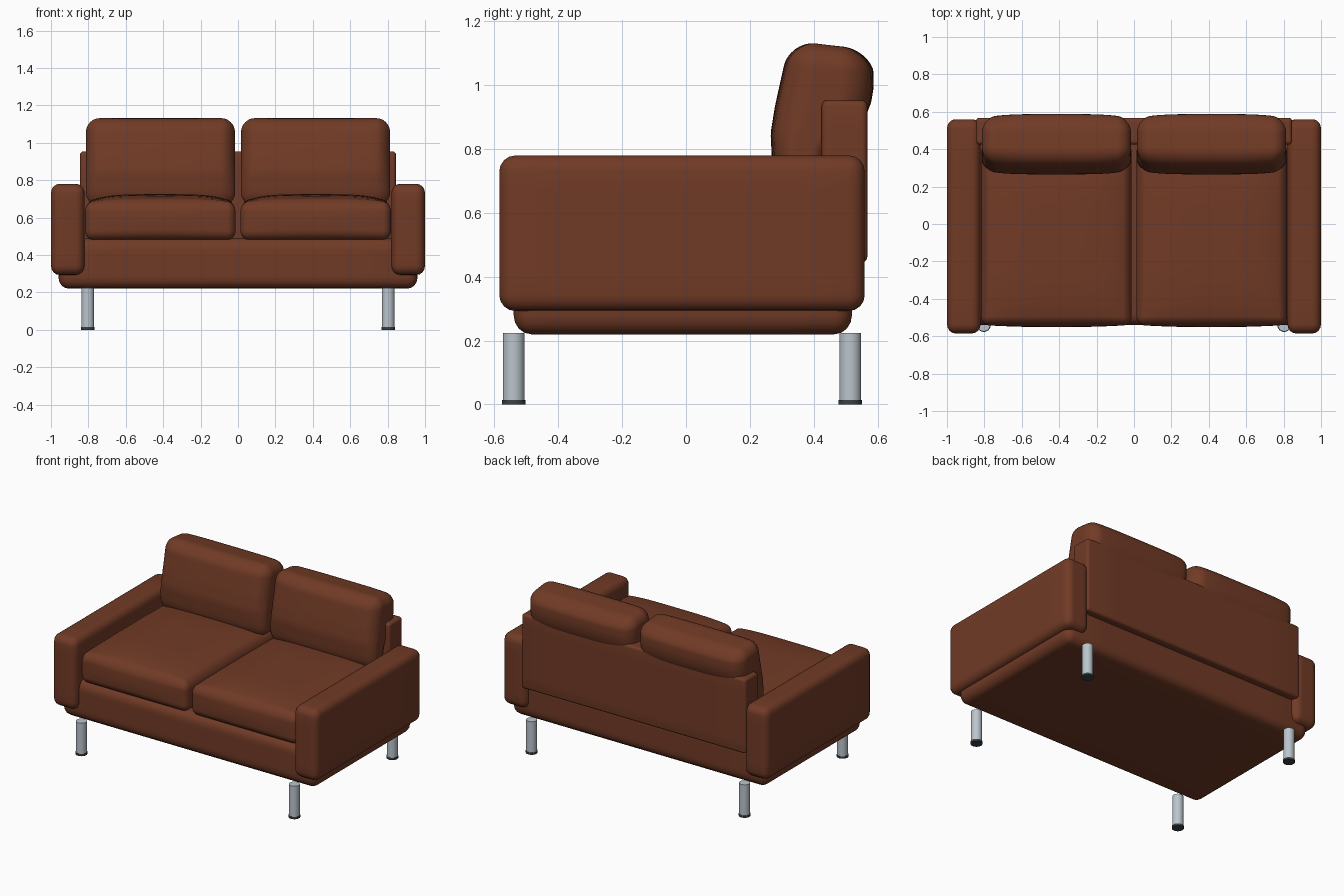
import bpy, bmesh, math
from mathutils import Vector

if "Cube" in bpy.data.objects:
    bpy.data.objects.remove(bpy.data.objects["Cube"])


def material(name, rgb):
    m = bpy.data.materials.new(name)
    m.diffuse_color = (*rgb, 1)
    m.use_nodes = True
    m.node_tree.nodes["Principled BSDF"].inputs["Base Color"].default_value = m.diffuse_color
    return m


LEATHER = material("brown leather", (0.165, 0.043, 0.019))
STEEL = material("brushed steel", (0.50, 0.56, 0.61))
RUBBER = material("dark rubber", (0.045, 0.052, 0.06))


def finish(bm, name, mat, angle=40):
    bmesh.ops.recalc_face_normals(bm, faces=bm.faces)
    me = bpy.data.meshes.new(name)
    bm.to_mesh(me)
    bm.free()
    me.materials.append(mat)
    ob = bpy.data.objects.new(name, me)
    bpy.context.collection.objects.link(ob)
    bpy.ops.object.select_all(action='DESELECT')
    ob.select_set(True)
    bpy.context.view_layer.objects.active = ob
    bpy.ops.object.shade_smooth_by_angle(angle=math.radians(angle))
    return ob


def rounded_box(name, lo, hi, r, cuts=10, deform=None):
    """Box with rounded edges (r per axis); deform moves a point given its -1..1 coords."""
    lo, hi = Vector(lo), Vector(hi)
    c, h = (lo + hi) / 2, (hi - lo) / 2
    bm = bmesh.new()
    bmesh.ops.create_cube(bm, size=2)
    bmesh.ops.subdivide_edges(bm, edges=bm.edges, cuts=cuts, use_grid_fill=True)
    k = (cuts + 1) // 4                      # rows of vertices spent on each rounded edge
    edge = 1 - 2 * k / (cuts + 1)
    for v in bm.verts:
        core, d = Vector(), Vector()
        for i in range(3):
            u = v.co[i]
            inner = h[i] - r[i]
            core[i] = max(-1, min(1, u / edge)) * inner
            over = max(0, abs(u) - edge) / (1 - edge)
            d[i] = math.copysign(math.tan(over * math.pi / 4), u)
        d.normalize()
        p = core + Vector(d[i] * r[i] for i in range(3))
        n = Vector(p[i] / h[i] for i in range(3))
        v.co = c + p
        if deform:
            v.co = deform(v.co, n)
    return finish(bm, name, LEATHER)


def cylinder(name, x, y, z0, z1, r, mat):
    bm = bmesh.new()
    bmesh.ops.create_cone(bm, cap_ends=True, segments=32, radius1=r, radius2=r, depth=z1 - z0)
    bmesh.ops.translate(bm, verts=bm.verts, vec=(x, y, (z0 + z1) / 2))
    return finish(bm, name, mat)


def lookup(table, z):
    """Smooth interpolation in a short (z, y) table."""
    for (z0, y0), (z1, y1) in zip(table, table[1:]):
        if z <= z1:
            t = max(0, (z - z0) / (z1 - z0))
            return y0 + (y1 - y0) * t
    return table[-1][1]


def seat_shape(co, n):
    # domed top and slightly swollen front
    dome = (1 - n.x ** 4) * (1 - 0.8 * n.y ** 4)
    co.z += 0.045 * dome * max(0, n.z)
    co.y -= 0.012 * (1 - n.x ** 2) * (1 - n.z ** 2) * max(0, -n.y)
    return co


FRONT = [(0.66, 0.285), (0.75, 0.270), (0.85, 0.265), (0.93, 0.278), (1.0, 0.294), (1.06, 0.308), (1.13, 0.325)]
BACK = [(0.66, 0.43), (0.80, 0.47), (0.90, 0.562), (0.95, 0.580), (1.0, 0.588), (1.06, 0.587), (1.13, 0.575)]


def back_shape(co, n):
    # leaning front, belly that hangs over the backrest
    f, b = lookup(FRONT, co.z), lookup(BACK, co.z)
    f += 0.022 * n.x ** 4
    b -= 0.022 * n.x ** 4
    co.y = f + (b - f) * (n.y + 1) / 2
    co.z -= 0.014 * (n.y + 0.3) * max(0, n.z)
    return co


# base and backrest
rounded_box("base", (-0.96, -0.54, 0.22), (0.96, 0.52, 0.49), (0.055, 0.055, 0.06))
rounded_box("backrest", (-0.845, 0.425, 0.445), (0.845, 0.568, 0.953), (0.018, 0.018, 0.018))

for s, side in ((-1, "left"), (1, "right")):
    # armrest
    a, b = sorted((s * 0.82, s * 1.0))
    rounded_box(side + "_armrest", (a, -0.585, 0.293), (b, 0.56, 0.78), (0.045, 0.05, 0.05))
    # cushions
    a, b = sorted((s * 0.013, s * 0.818))
    rounded_box(side + "_seat_cushion", (a, -0.54, 0.48), (b, 0.43, 0.68),
                (0.045, 0.045, 0.05), 26, seat_shape)
    a, b = sorted((s * 0.016, s * 0.813))
    rounded_box(side + "_back_cushion", (a, 0.27, 0.66), (b, 0.58, 1.13),
                (0.075, 0.10, 0.075), 26, back_shape)
    # legs with rubber feet
    for y, end in ((-0.54, "front"), (0.515, "back")):
        cylinder(f"{end}_{side}_leg", s * 0.803, y, 0.012, 0.224, 0.034, STEEL)
        cylinder(f"{end}_{side}_foot", s * 0.803, y, 0.0, 0.014, 0.037, RUBBER)
